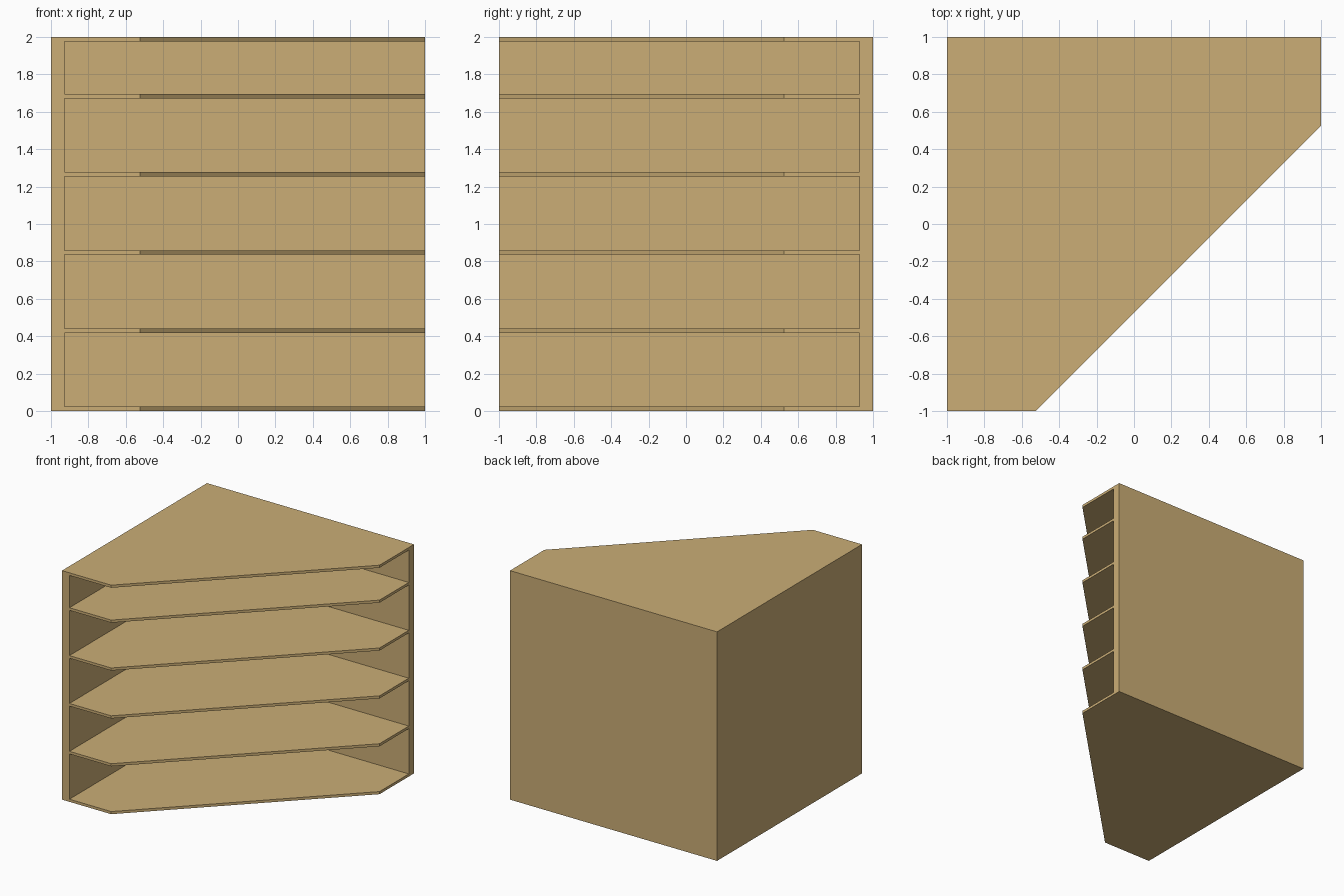
import bpy
import bmesh

if "Cube" in bpy.data.objects:
    bpy.data.objects.remove(bpy.data.objects["Cube"])

HEIGHT = 2.0
SHELF = 0.023      # shelf thickness
WALL = 0.072       # wall thickness
PITCH = 0.418      # spacing of shelves, measured from the floor
CUT = 0.525        # where the diagonal front begins


def extrude_profile(bm, points, z0, z1):
    """Add a closed vertical prism to bm."""
    base = bm.faces.new([bm.verts.new((x, y, z0)) for x, y in points])
    top = bmesh.ops.extrude_face_region(bm, geom=[base])["geom"]
    verts = [v for v in top if isinstance(v, bmesh.types.BMVert)]
    bmesh.ops.translate(bm, verts=verts, vec=(0, 0, z1 - z0))


def finish(name, bm):
    bmesh.ops.recalc_face_normals(bm, faces=bm.faces)
    mesh = bpy.data.meshes.new(name)
    bm.to_mesh(mesh)
    bm.free()
    obj = bpy.data.objects.new(name, mesh)
    bpy.context.collection.objects.link(obj)
    return obj


wood = bpy.data.materials.new("light_wood")
wood.diffuse_color = (0.597, 0.423, 0.181, 1)
wood.use_nodes = True
wood.node_tree.nodes["Principled BSDF"].inputs["Base Color"].default_value = wood.diffuse_color

# Cabinet body: a corner block with a diagonal front
bm = bmesh.new()
extrude_profile(bm, [(-1, -1), (-CUT, -1), (1, CUT), (1, 1), (-1, 1)], 0, HEIGHT)
body = finish("corner_shelf_unit", bm)
body.data.materials.append(wood)

# Compartments: five openings, leaving the left wall, back wall and shelves
bm = bmesh.new()
for i in range(5):
    bottom = i * PITCH + SHELF
    top = (i + 1) * PITCH if i < 4 else HEIGHT - SHELF
    x, y = -1 + WALL, 1 - WALL
    extrude_profile(bm, [(x, -1.5), (1.5, -1.5), (1.5, y), (x, y)], bottom, top)
cutter = finish("compartment_cutter", bm)
cutter.data.materials.append(wood)
cutter.hide_render = True

mod = body.modifiers.new("compartments", "BOOLEAN")
mod.operation = "DIFFERENCE"
mod.solver = "EXACT"
mod.object = cutter
bpy.context.view_layer.objects.active = body
body.select_set(True)
bpy.ops.object.modifier_apply(modifier=mod.name)
bpy.data.objects.remove(cutter)
